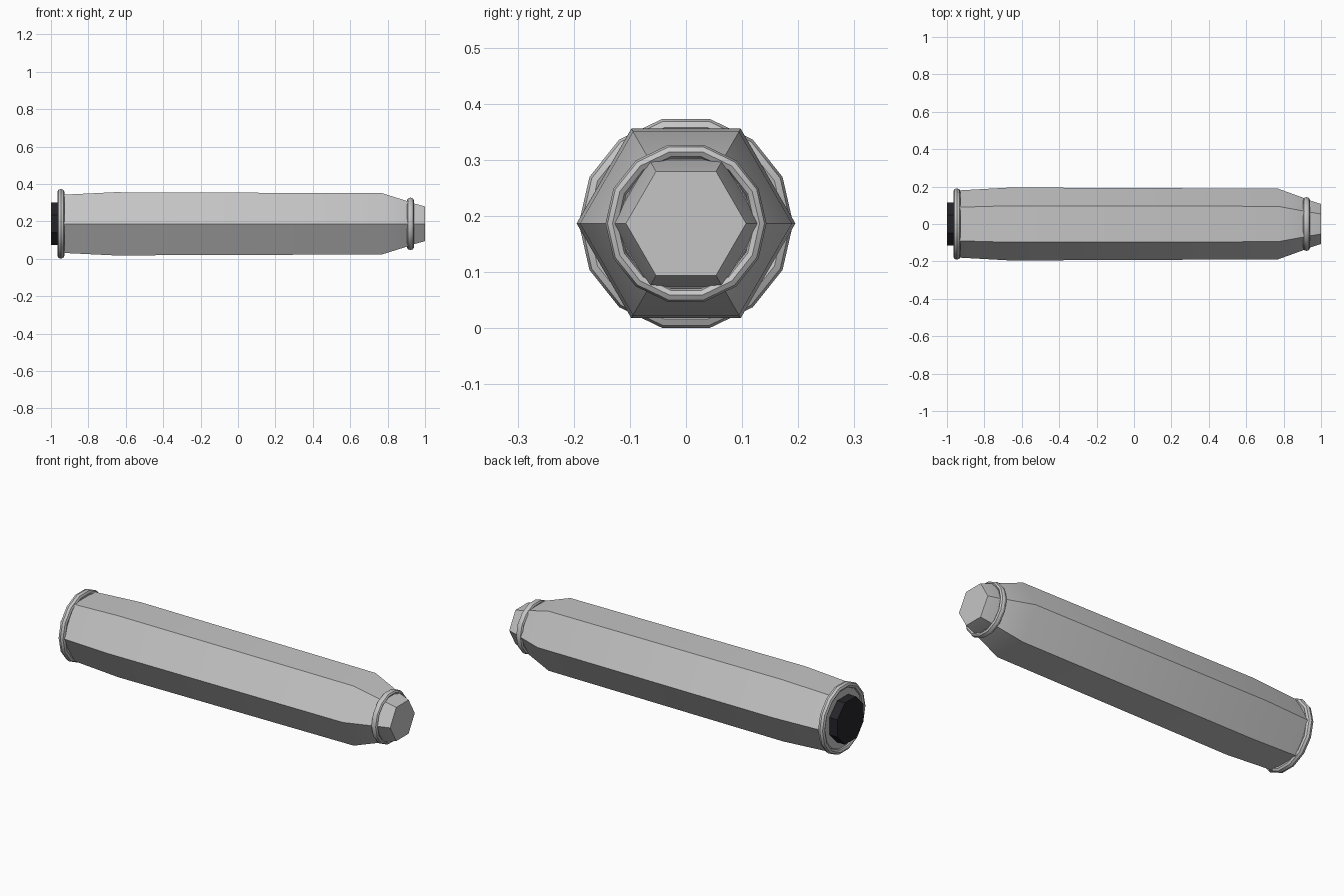
import bpy, bmesh, math

if "Cube" in bpy.data.objects:
    bpy.data.objects.remove(bpy.data.objects["Cube"])

CZ = 0.187  # height of the long axis


def material(name, rgb):
    m = bpy.data.materials.new(name)
    m.diffuse_color = (*rgb, 1.0)
    m.use_nodes = True
    m.node_tree.nodes["Principled BSDF"].inputs["Base Color"].default_value = m.diffuse_color
    return m


GREY = material("light grey", (0.56, 0.56, 0.56))
BLACK = material("near black", (0.018, 0.018, 0.023))


def lathe(name, profile, sides, mat, offset=0.0, closed=False):
    """Polygonal solid around the x axis from (x, radius) points."""
    bm = bmesh.new()
    rings = []
    for x, r in profile:
        ring = []
        for i in range(sides):
            a = offset + 2 * math.pi * i / sides
            ring.append(bm.verts.new((x, r * math.cos(a), CZ + r * math.sin(a))))
        rings.append(ring)
    pairs = list(zip(rings, rings[1:]))
    if closed:
        pairs.append((rings[-1], rings[0]))
    else:
        bm.faces.new(rings[0])
        bm.faces.new(rings[-1])
    for a, b in pairs:
        for i in range(sides):
            j = (i + 1) % sides
            bm.faces.new((a[i], a[j], b[j], b[i]))
    bmesh.ops.recalc_face_normals(bm, faces=bm.faces)
    me = bpy.data.meshes.new(name)
    bm.to_mesh(me)
    bm.free()
    me.materials.append(mat)
    ob = bpy.data.objects.new(name, me)
    bpy.context.collection.objects.link(ob)
    bpy.ops.object.select_all(action="DESELECT")
    ob.select_set(True)
    bpy.context.view_layer.objects.active = ob
    bpy.ops.object.shade_smooth_by_angle(angle=math.radians(30))
    return ob


def ring(name, x, radius, half_width, half_depth):
    """Fourteen-sided collar with a rounded section."""
    section = []
    for i in range(8):
        a = 2 * math.pi * i / 8
        section.append((x + half_width * math.sin(a), radius + half_depth * math.cos(a)))
    return lathe(name, section, 14, GREY, 0.0, True)


# Hexagonal barrel, slightly swollen, tapering at the front
lathe("barrel", [(-0.95, 0.179), (-0.93, 0.18), (-0.66, 0.195),
                 (0.77, 0.189), (0.925, 0.133)], 6, GREY)

# Hexagonal nose
lathe("nose", [(0.90, 0.134), (0.925, 0.131), (1.0, 0.107)], 6, GREY)

# Collars at both ends
ring("rear_collar", -0.947, 0.175, 0.019, 0.016)
ring("front_collar", 0.922, 0.131, 0.018, 0.0125)

# Backing disc and dark plug at the rear
lathe("rear_disc", [(-0.953, 0.172), (-0.935, 0.172)], 14, GREY)
lathe("rear_plug", [(-1.0, 0.124), (-0.94, 0.124)], 8, BLACK, math.pi / 8)
